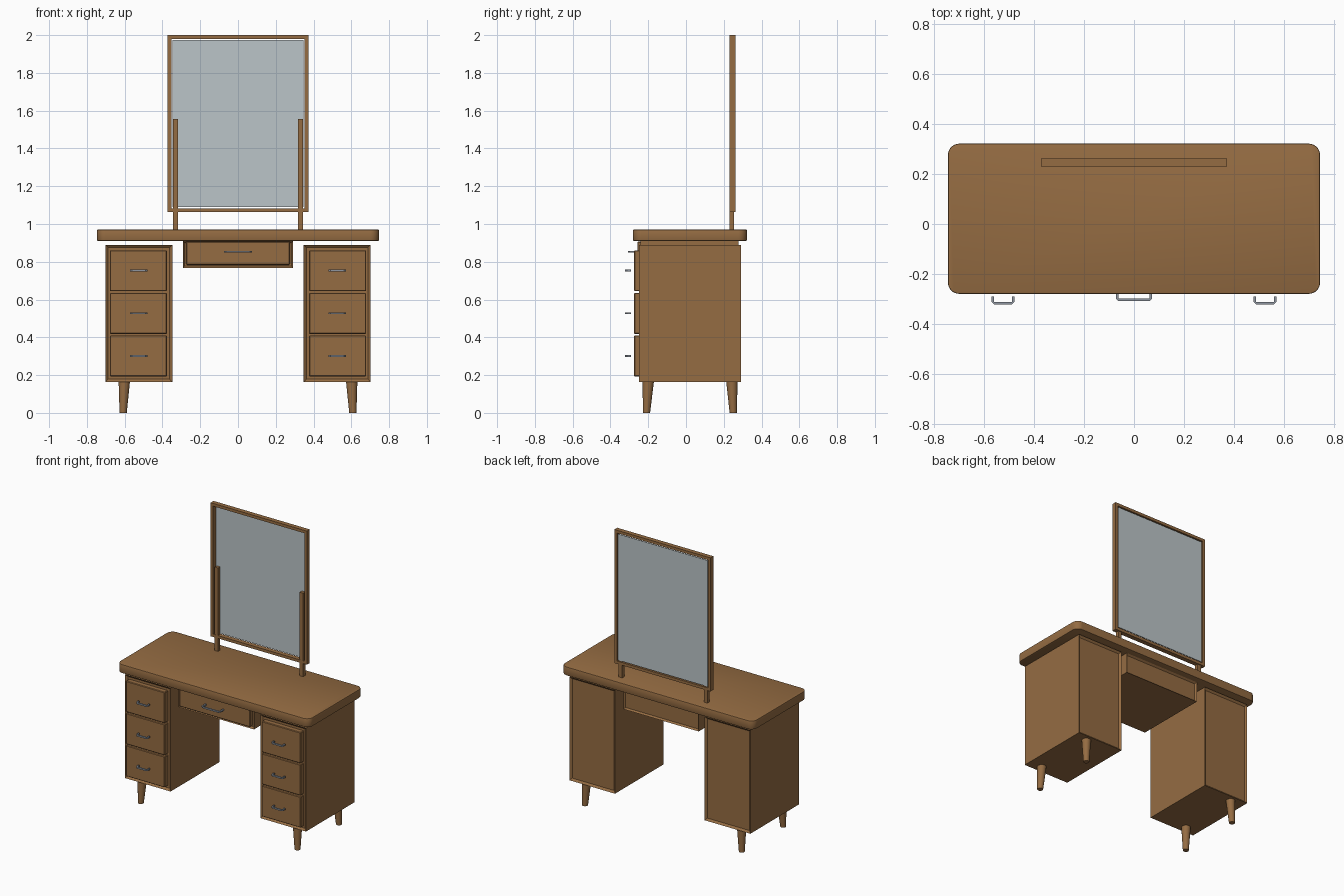
import bpy, bmesh, math
from mathutils import Vector

cube = bpy.data.objects.get("Cube")
if cube:
    bpy.data.objects.remove(cube, do_unlink=True)


def material(name, rgb):
    m = bpy.data.materials.new(name)
    m.use_nodes = True
    m.diffuse_color = (*rgb, 1)
    m.node_tree.nodes["Principled BSDF"].inputs["Base Color"].default_value = (*rgb, 1)
    return m


wood = material("warm wood", (0.30, 0.15, 0.055))
glass = material("mirror glass", (0.50, 0.56, 0.58))
metal = material("grey metal", (0.28, 0.31, 0.36))


def finish(name, bm, mat, smooth=False):
    bmesh.ops.recalc_face_normals(bm, faces=bm.faces[:])
    mesh = bpy.data.meshes.new(name)
    bm.to_mesh(mesh)
    bm.free()
    mesh.materials.append(mat)
    ob = bpy.data.objects.new(name, mesh)
    bpy.context.collection.objects.link(ob)
    if smooth:
        bpy.ops.object.select_all(action='DESELECT')
        ob.select_set(True)
        bpy.context.view_layer.objects.active = ob
        bpy.ops.object.shade_smooth_by_angle(angle=math.radians(35))
    return ob


def add_box(bm, x, y, z):
    """Box from three (low, high) ranges."""
    verts = bmesh.ops.create_cube(bm, size=1)["verts"]
    for v in verts:
        v.co = Vector([(a + b) / 2 + c * (b - a) for (a, b), c in zip((x, y, z), v.co)])
    return verts


def box(name, x, y, z, mat=wood, bevel=0):
    bm = bmesh.new()
    add_box(bm, x, y, z)
    if bevel:
        bmesh.ops.bevel(bm, geom=bm.edges[:], offset=bevel, segments=1, affect='EDGES')
    return finish(name, bm, mat)


def carcass(name, x, y, z, rim, depth):
    """Cabinet body with a sunken panel in its front and back."""
    bm = bmesh.new()
    add_box(bm, x, y, z)
    bm.normal_update()
    ends = [f for f in bm.faces if abs(f.normal.y) > 0.9]
    bmesh.ops.inset_individual(bm, faces=ends, thickness=rim, depth=-depth)
    return finish(name, bm, wood)


def handle(name, x, z, half, front, back):
    """U-shaped pull: a bar with two returns, corners softened."""
    t = 0.01
    outer = [(-half, back), (-half, front + t), (-half + t, front),
             (half - t, front), (half, front + t), (half, back)]
    inner = [(half - t, back), (half - t, front + t), (-half + t, front + t), (-half + t, back)]
    bm = bmesh.new()
    face = bm.faces.new([bm.verts.new((x + px, py, z - t / 2)) for px, py in outer + inner])
    ext = bmesh.ops.extrude_face_region(bm, geom=[face])["geom"]
    bmesh.ops.translate(bm, vec=(0, 0, t), verts=[g for g in ext if isinstance(g, bmesh.types.BMVert)])
    finish(name, bm, metal)


def leg(name, x, y, dx, dy):
    """Tapered round leg, leaning outwards."""
    bm = bmesh.new()
    height = 0.165
    verts = bmesh.ops.create_cone(bm, cap_ends=True, segments=24, radius1=0.019,
                                  radius2=0.03, depth=height)["verts"]
    for v in verts:
        v.co.z += height / 2
        lean = 1 - v.co.z / height
        v.co += Vector((x + dx * lean, y + dy * lean, 0))
    finish(name, bm, wood, smooth=True)


# Tabletop with rounded corners and softened rims
bm = bmesh.new()
add_box(bm, (-0.746, 0.746), (-0.28, 0.322), (0.91, 0.971))
upright = [e for e in bm.edges if abs(e.verts[0].co.z - e.verts[1].co.z) > 0.01]
bmesh.ops.bevel(bm, geom=upright, offset=0.045, segments=8, affect='EDGES', profile=0.5)
bm.normal_update()
rims = [e for e in bm.edges if any(abs(f.normal.z) > 0.9 for f in e.link_faces)]
bmesh.ops.bevel(bm, geom=rims, offset=0.005, segments=2, affect='EDGES', profile=0.5)
finish("tabletop", bm, wood, smooth=True)

# Drawer pedestals
for side, s in (("right", -1), ("left", 1)):
    def span(a, b):
        return tuple(sorted((s * a, s * b)))
    carcass(side + "_pedestal", span(0.348, 0.702), (-0.25, 0.29), (0.164, 0.89), 0.02, 0.012)
    for i, level in enumerate(("bottom", "middle", "top")):
        z = 0.193 + i * 0.2255
        box(f"{side}_{level}_drawer", span(0.376, 0.678), (-0.275, -0.236), (z, z + 0.217), bevel=0.004)
        handle(f"{side}_{level}_handle", s * 0.525, z + 0.109, 0.046, -0.322, -0.29)
    leg(side + "_front_leg", s * 0.602, -0.2, s * 0.006, -0.009)
    leg(side + "_back_leg", s * 0.602, 0.243, s * 0.006, 0.007)
    box(side + "_mirror_post", span(0.317, 0.344), (0.231, 0.255), (0.965, 1.556))

# Centre drawer
carcass("centre_drawer_case", (-0.292, 0.292), (-0.24, 0.277), (0.767, 0.91), 0.014, 0.012)
box("centre_drawer", (-0.275, 0.275), (-0.258, -0.226), (0.784, 0.907), bevel=0.004)
handle("centre_handle", 0, 0.853, 0.073, -0.308, -0.258)

# Mirror frame: a rectangular ring given thickness
bm = bmesh.new()
verts = add_box(bm, (-0.373, 0.373), (0.23, 0.262), (1.063, 2.0))
bm.normal_update()
ends = [f for f in bm.faces if abs(f.normal.y) > 0.9]
bmesh.ops.inset_individual(bm, faces=ends, thickness=0.028, depth=0)
bmesh.ops.bridge_loops(bm, edges=[e for f in ends for e in f.edges])
bmesh.ops.delete(bm, geom=ends, context='FACES_ONLY')
finish("mirror_frame", bm, wood)
box("mirror_glass", (-0.347, 0.347), (0.2545, 0.2585), (1.089, 1.974), glass)
